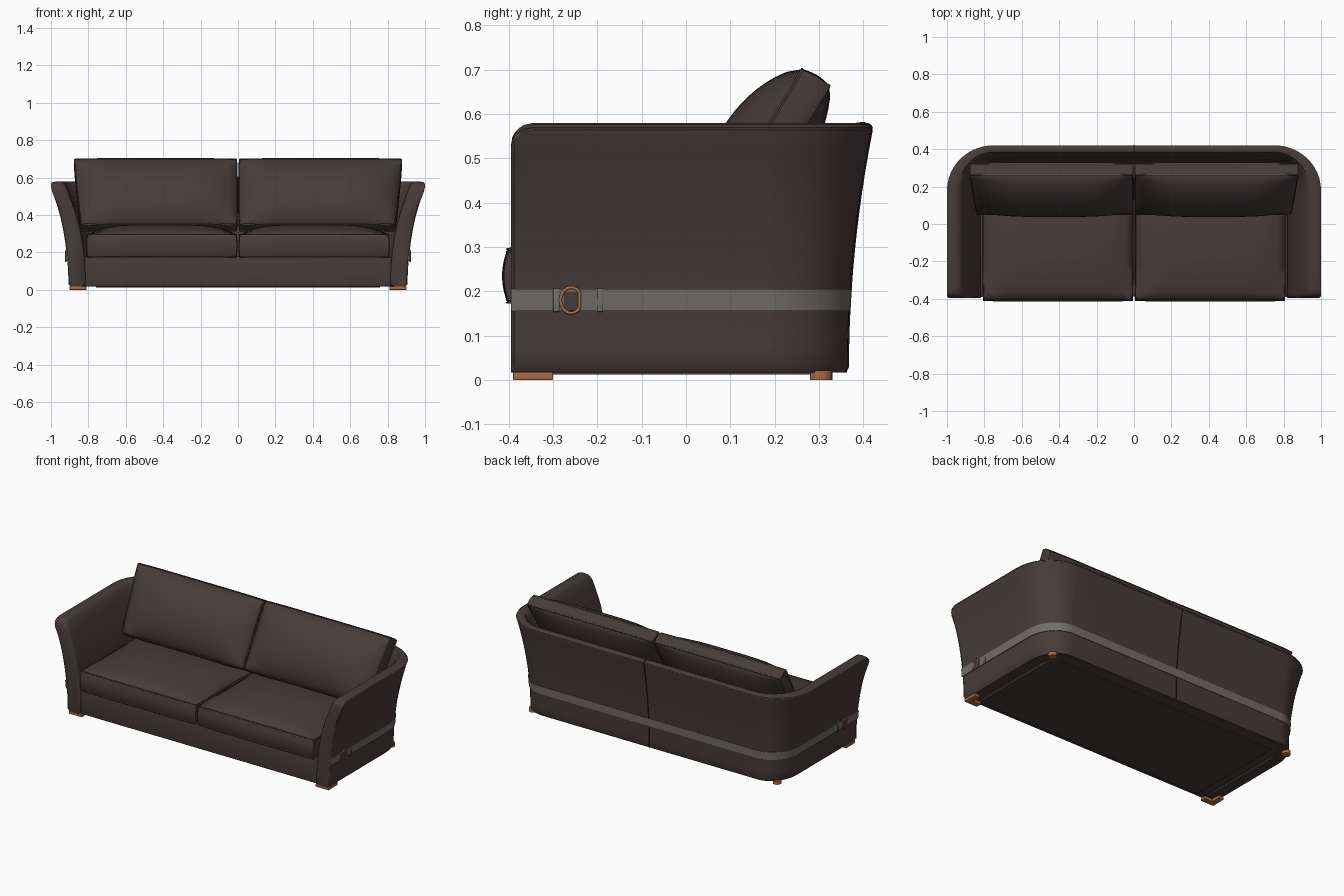
import bpy, bmesh, math
from mathutils import Vector, Matrix

if "Cube" in bpy.data.objects:
    bpy.data.objects.remove(bpy.data.objects["Cube"], do_unlink=True)


def material(name, rgb):
    m = bpy.data.materials.new(name)
    m.use_nodes = True
    m.diffuse_color = (*rgb, 1)
    m.node_tree.nodes["Principled BSDF"].inputs["Base Color"].default_value = (*rgb, 1)
    return m


LEATHER = material("dark brown leather", (0.062, 0.045, 0.042))
STRAP = material("grey strap", (0.17, 0.155, 0.14))
SEAM = material("black seam", (0.012, 0.01, 0.01))
THREAD = material("grey thread", (0.2, 0.18, 0.16))
COPPER = material("copper wood", (0.4, 0.15, 0.06))


def finish(name, bm, mat, angle=40):
    bmesh.ops.recalc_face_normals(bm, faces=bm.faces)
    me = bpy.data.meshes.new(name)
    bm.to_mesh(me)
    bm.free()
    me.materials.append(mat)
    ob = bpy.data.objects.new(name, me)
    bpy.context.collection.objects.link(ob)
    bpy.ops.object.select_all(action='DESELECT')
    ob.select_set(True)
    bpy.context.view_layer.objects.active = ob
    bpy.ops.object.shade_smooth_by_angle(angle=math.radians(angle))
    return ob


def box(name, lo, hi, mat, bevel=0.0):
    bm = bmesh.new()
    bmesh.ops.create_cube(bm, size=1)
    lo, hi = Vector(lo), Vector(hi)
    for v in bm.verts:
        v.co = Vector(v.co[i] * (hi[i] - lo[i]) + (hi[i] + lo[i]) / 2 for i in range(3))
    if bevel:
        bmesh.ops.bevel(bm, geom=bm.edges[:], offset=bevel, segments=3, profile=0.5, affect='EDGES')
    return finish(name, bm, mat)


def tube(name, points, radius, mat, cyclic=False):
    cu = bpy.data.curves.new(name, 'CURVE')
    cu.dimensions = '3D'
    cu.bevel_depth = radius
    cu.bevel_resolution = 1
    sp = cu.splines.new('POLY')
    sp.points.add(len(points) - 1)
    for p, co in zip(sp.points, points):
        p.co = (*co, 1)
    sp.use_cyclic_u = cyclic
    cu.materials.append(mat)
    ob = bpy.data.objects.new(name, cu)
    bpy.context.collection.objects.link(ob)
    return ob


# Flared wrap-around shell: half width at a height, swept along a U path
FRONT, CX, CY = -0.395, 0.75, 0.18


def outer(z):
    return 0.905 + 0.095 * ((z - 0.02) / 0.55) ** 2


def inner(z):
    return 0.815 + 0.11 * max(0, (z - 0.02) / 0.55) ** 2.2


def path():
    half = [(CX, FRONT + d, 1, 0, d) for d in (0, 0.003, 0.009, 0.018, 0.03, 0.05, 0.2, 0.4)]
    for i in range(13):
        t = math.pi / 2 * i / 12
        half.append((CX, CY, math.cos(t), math.sin(t), 1))
    half.append((CX / 2, CY, 0, 1, 1))
    other = [(-x, y, -nx, ny, d) for x, y, nx, ny, d in reversed(half)]
    return half + [(0, CY, 0, 1, 1)] + other


def place(st, a, z):
    cx, cy, nx, ny, d = st
    if d < 0.05 and z > 0.4:  # rounded upper front corner of the arm
        drop = 0.05 - math.sqrt(0.05 ** 2 - (0.05 - d) ** 2)
        z -= drop * (z - 0.4) / 0.18
    back = 0.365 + (a - 0.905) * 0.58
    return Vector((cx + nx * (a - CX), cy + ny * (back - CY), z))


def sweep(name, profile, mat, soften=0.0):
    bm = bmesh.new()
    rings = []
    for st in path():
        s = soften * max(0, 1 - st[4] / 0.009) ** 2
        ring = []
        for a, z in profile:
            mid = (inner(z) + outer(z)) / 2
            ring.append(bm.verts.new(place(st, a + (s if a < mid else -s), z)))
        rings.append(ring)
    n = len(profile)
    for r, q in zip(rings, rings[1:]):
        for i in range(n):
            bm.faces.new((r[i], r[(i + 1) % n], q[(i + 1) % n], q[i]))
    bm.faces.new(rings[0])
    bm.faces.new(rings[-1])
    return finish(name, bm, mat)


heights = [0.03 + 0.53 * i / 12 for i in range(13)]
shell = [(0.83, 0.017), (0.895, 0.017)] + [(outer(z), z) for z in heights]
shell += [(0.998, 0.57), (0.99, 0.576), (0.965, 0.58), (0.94, 0.578)]
shell += [(inner(z), z) for z in reversed(heights)]
sweep("arms_and_back_shell", shell, LEATHER, 0.008)

# Strap running around the shell
zs = (0.156, 0.17, 0.19, 0.205)
sweep("wrap_strap", [(outer(z) + 0.005, z) for z in zs] + [(outer(z) - 0.003, z) for z in reversed(zs)], STRAP)

# Seams of the shell
tube("top_edge_stitching", [place(st, 0.998, 0.566) for st in path()[2:-2]], 0.0018, THREAD)
tube("back_centre_seam", [place((0, CY, 0, 1, 1), a, z) for a, z in shell[1:19]], 0.003, SEAM)
for side in (-1, 1):
    st = (CX * side, FRONT + 0.006, side, 0, 0.006)
    tube("arm_front_stitching", [place(st, outer(z), z) for z in heights], 0.0018, THREAD)

# Base under the seat
box("seat_base", (-0.82, -0.388, 0.018), (0.82, 0.33, 0.178), LEATHER, 0.008)
box("underside_panel", (-0.76, -0.36, 0.013), (0.76, 0.28, 0.02), LEATHER)


# Boxed cushion: crowned faces, bulging sides, piping on both rims
def cushion(name, half, crown, belly, bulge, power, matrix, lean=0.0):
    def shape(p):
        x, y, z = p
        wall = 1 - z * z
        w = z * half[2]
        if abs(z) > 0.999:
            f = (1 - x ** 4) * max(0, 1 - y * y) ** power
            w += (crown if z > 0 else -belly) * f
        px = x * (half[0] * (1 - 0.008 * y ** 4) + bulge[0] * wall) + lean * y * (x + 1) / 2
        py = y * (half[1] * (1 - 0.015 * x ** 6) + bulge[1] * wall)
        return matrix @ Vector((px, py, w))

    bm = bmesh.new()
    bmesh.ops.create_cube(bm, size=2)
    bmesh.ops.subdivide_edges(bm, edges=bm.edges[:], cuts=17, use_grid_fill=True)
    for v in bm.verts:
        v.co = shape(v.co)
    finish(name, bm, LEATHER, 60)
    ticks = [-1 + i / 8 for i in range(16)]
    rim = [(t, -1) for t in ticks] + [(1, t) for t in ticks]
    rim += [(-t, 1) for t in ticks] + [(-1, -t) for t in ticks]
    for z in (-1, 1):
        loop = [shape((x, y, z)) for x, y in rim]
        tube(name + "_piping", loop, 0.003, LEATHER, True)
        tube(name + "_stitching", [shape((x, y, z * 0.9)) for x, y in rim], 0.0018, THREAD, True)


tilt = math.radians(31)
up = Vector((0, math.sin(tilt), math.cos(tilt)))
out = Vector((0, -math.cos(tilt), math.sin(tilt)))
for side, label in ((-1, "right"), (1, "left")):
    mirror = Matrix.Scale(side, 4, (1, 0, 0))
    seat = mirror @ Matrix.Translation((0.407, -0.1, 0.235))
    cushion(label + "_seat_cushion", (0.4, 0.303, 0.06), 0.055, 0, (0.004, 0.012), 0.6, seat)
    turn = Matrix((Vector((1, 0, 0)), up, out)).transposed().to_4x4()
    rest = mirror @ Matrix.Translation((0.432, 0.187, 0.507)) @ turn
    cushion(label + "_back_cushion", (0.427, 0.205, 0.036), 0.085, 0.05, (0.004, 0.006), 0.75, rest, 0.018)

# Buckle, strap keepers and feet on both sides
for side, label in ((-1, "right"), (1, "left")):
    x = side * 0.921
    ring = []
    for i in range(24):
        t = 2 * math.pi * i / 24
        ring.append((x, -0.259 + 0.022 * max(-1.1, min(0.85, 1.1 * math.cos(t))), 0.18 + 0.029 * math.sin(t)))
    tube(label + "_buckle_ring", ring, 0.004, COPPER, True)
    xs = sorted((side * 0.905, side * 0.92))
    box(label + "_buckle_patch", (xs[0], -0.275, 0.157), (xs[1], -0.243, 0.204), LEATHER)
    xs = sorted((side * 0.905, side * 0.922))
    for y0, y1 in ((-0.3, -0.285), (-0.2, -0.188)):
        box(label + "_strap_keeper", (xs[0], y0, 0.154), (xs[1], y1, 0.207), STRAP, 0.002)

    # L-shaped front foot
    xs = sorted((side * 0.81, side * 0.9))
    box(label + "_front_foot", (xs[0], -0.39, 0), (xs[1], -0.355, 0.018), COPPER, 0.002)
    xs = sorted((side * 0.865, side * 0.9))
    box(label + "_front_foot_return", (xs[0], -0.36, 0), (xs[1], -0.3, 0.018), COPPER, 0.002)

    # Round back foot
    bm = bmesh.new()
    bmesh.ops.create_cone(bm, cap_ends=True, segments=24, radius1=0.025, radius2=0.025, depth=0.022,
                          matrix=Matrix.Translation((side * 0.845, 0.305, 0.011)))
    finish(label + "_back_foot", bm, COPPER)
